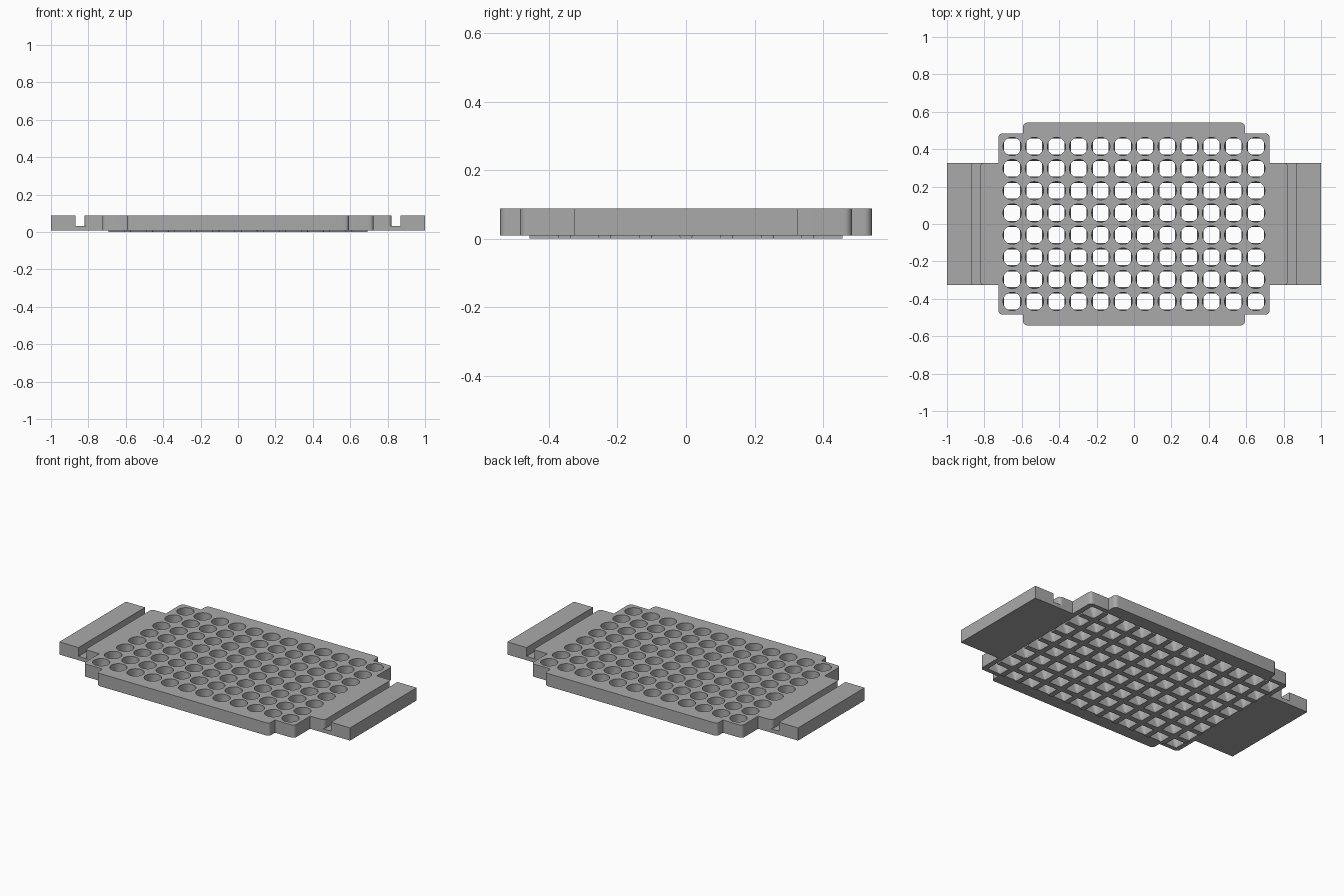
import bpy, bmesh, math
from mathutils import Vector

cube = bpy.data.objects.get("Cube")
if cube:
    bpy.data.objects.remove(cube)

grey = bpy.data.materials.new("mid grey")
grey.use_nodes = True
grey.diffuse_color = (0.4, 0.4, 0.4, 1)
grey.node_tree.nodes["Principled BSDF"].inputs["Base Color"].default_value = (0.4, 0.4, 0.4, 1)

PITCH, COLS, ROWS = 0.1184, 12, 8
BASE, TOP = 0.009, 0.088


def finish(name, bm):
    bmesh.ops.recalc_face_normals(bm, faces=bm.faces)
    mesh = bpy.data.meshes.new(name)
    bm.to_mesh(mesh)
    bm.free()
    mesh.materials.append(grey)
    ob = bpy.data.objects.new(name, mesh)
    bpy.context.collection.objects.link(ob)
    return ob


def rounded(corners, steps=6):
    """Outline from (x, y, radius) right-angle corners."""
    out = []
    for i, (x, y, r) in enumerate(corners):
        p = Vector((x, y))
        if r == 0:
            out.append(p)
            continue
        a = (Vector(corners[i - 1][:2]) - p).normalized() * r
        b = (Vector(corners[(i + 1) % len(corners)][:2]) - p).normalized() * r
        for k in range(steps + 1):
            t = k / steps * math.pi / 2
            out.append(p + a * (1 - math.sin(t)) + b * (1 - math.cos(t)))
    return out


def add_prism(bm, outline, z0, z1):
    low = [bm.verts.new((p.x, p.y, z0)) for p in outline]
    high = [bm.verts.new((p.x, p.y, z1)) for p in outline]
    bm.faces.new(low[::-1])
    bm.faces.new(high)
    n = len(low)
    for i in range(n):
        j = (i + 1) % n
        bm.faces.new((low[i], low[j], high[j], high[i]))


def cut(ob, cutter):
    mod = ob.modifiers.new("cut", 'BOOLEAN')
    mod.operation = 'DIFFERENCE'
    mod.solver = 'EXACT'
    mod.object = cutter
    cutter.hide_render = True
    cutter.hide_viewport = True


# Plate outline: one quarter mirrored round all four sides
quarter = [(1, 0.327, 0), (0.725, 0.327, 0), (0.725, 0.484, 0.022),
           (0.593, 0.484, 0), (0.593, 0.542, 0.022)]
half = quarter + [(-x, y, r) for x, y, r in quarter[::-1]]
bm = bmesh.new()
add_prism(bm, rounded(half + [(-x, -y, r) for x, y, r in half]), BASE, TOP)
plate = finish("plate", bm)

# Underside lattice
bm = bmesh.new()
w, d = 0.693, 0.456
add_prism(bm, rounded([(w, -d, 0), (w, d, 0), (-w, d, 0), (-w, -d, 0)]), 0, BASE)
lattice = finish("underside_lattice", bm)

# Wells: round at the top, square at the bottom
bm = bmesh.new()
for i in range(COLS):
    for j in range(ROWS):
        x, y = (i - (COLS - 1) / 2) * PITCH, (j - (ROWS - 1) / 2) * PITCH
        pts = [bm.verts.new((x + sx * 0.042, y + sy * 0.042, -0.001))
               for sx in (-1, 1) for sy in (-1, 1)]
        for k in range(32):
            t = k * math.tau / 32
            pts.append(bm.verts.new((x + 0.049 * math.cos(t), y + 0.049 * math.sin(t), TOP + 0.001)))
        bmesh.ops.convex_hull(bm, input=pts)
wells = finish("well_cutter", bm)

# Cross grooves in the end tabs, with rounded inner shoulders
bm = bmesh.new()
groove = [(0.8, -0.4, 0), (0.8, -0.327, 0), (0.822, -0.327, 0.021), (0.822, 0.327, 0.021),
          (0.8, 0.327, 0), (0.8, 0.4, 0), (0.868, 0.4, 0), (0.868, -0.4, 0)]
for side in (1, -1):
    add_prism(bm, rounded([(side * x, y, r) for x, y, r in groove]), 0.033, 0.12)
grooves = finish("groove_cutter", bm)

cut(plate, wells)
cut(plate, grooves)
cut(lattice, wells)

# Apply the cuts, drop the cutters and smooth the curved walls
bpy.context.view_layer.update()
deps = bpy.context.evaluated_depsgraph_get()
for ob in (plate, lattice):
    mesh = bpy.data.meshes.new_from_object(ob.evaluated_get(deps))
    ob.modifiers.clear()
    ob.data = mesh
for ob in (wells, grooves):
    bpy.data.objects.remove(ob)
bpy.ops.object.select_all(action='DESELECT')
for ob in (plate, lattice):
    ob.select_set(True)
    bpy.context.view_layer.objects.active = ob
bpy.ops.object.shade_smooth_by_angle(angle=math.radians(30))
